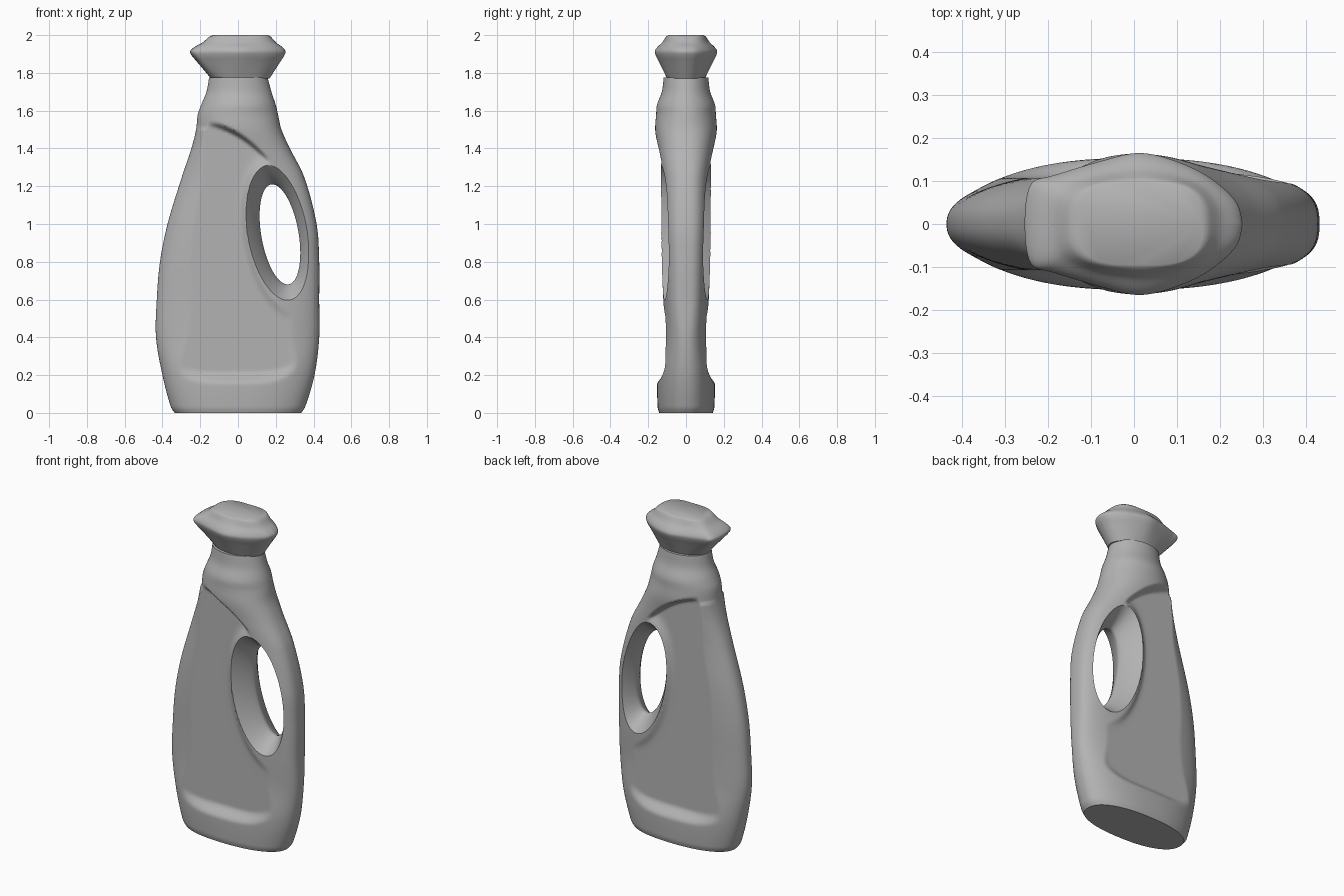
import bpy, bmesh
from math import sin, cos, pi, exp, hypot

cube = bpy.data.objects.get("Cube")
if cube:
    bpy.data.objects.remove(cube)

grey = bpy.data.materials.new("plastic_grey")
grey.use_nodes = True
grey.diffuse_color = (0.45, 0.45, 0.45, 1)
grey.node_tree.nodes["Principled BSDF"].inputs["Base Color"].default_value = (0.45, 0.45, 0.45, 1)


def ramp(a, b, v):
    t = min(1, max(0, (v - a) / (b - a)))
    return t * t * (3 - 2 * t)


def sample(keys, v):
    """Smooth curve through (position, value, value...) keys."""
    i = 0
    while i < len(keys) - 2 and v > keys[i + 1][0]:
        i += 1
    p = [keys[max(0, min(len(keys) - 1, j))] for j in (i - 1, i, i + 1, i + 2)]
    h = p[2][0] - p[1][0]
    t = (v - p[1][0]) / h
    out = []
    for c in range(1, len(p[0])):
        m1 = (p[2][c] - p[0][c]) / (p[2][0] - p[0][0]) * h
        m2 = (p[3][c] - p[1][c]) / (p[3][0] - p[1][0]) * h
        out.append((2*t**3 - 3*t*t + 1) * p[1][c] + (t**3 - 2*t*t + t) * m1
                   + (3*t*t - 2*t**3) * p[2][c] + (t**3 - t*t) * m2)
    return out


def loft(name, rings):
    """Skin closed rings of equal length and cap both ends."""
    bm = bmesh.new()
    rows = [[bm.verts.new(p) for p in ring] for ring in rings]
    n = len(rows[0])
    for a, b in zip(rows, rows[1:]):
        for i in range(n):
            j = (i + 1) % n
            bm.faces.new((a[i], a[j], b[j], b[i]))
    bm.faces.new(rows[0][::-1])
    bm.faces.new(rows[-1])
    bmesh.ops.recalc_face_normals(bm, faces=bm.faces)
    mesh = bpy.data.meshes.new(name)
    bm.to_mesh(mesh)
    bm.free()
    mesh.materials.append(grey)
    obj = bpy.data.objects.new(name, mesh)
    bpy.context.collection.objects.link(obj)
    return obj


def activate(obj):
    bpy.ops.object.select_all(action='DESELECT')
    obj.select_set(True)
    bpy.context.view_layer.objects.active = obj


# Body outline: height, right edge, left edge, half depth, squareness of the handle side
BODY = [(0, -.335, .335, .142, 2.3), (.03, -.355, .355, .15, 2.3),
        (.2, -.40, .405, .152, 2.3), (.4, -.434, .43, .128, 2.5),
        (.6, -.43, .43, .124, 3), (.8, -.413, .43, .128, 3),
        (1, -.373, .416, .132, 3), (1.25, -.297, .35, .135, 2.7),
        (1.4, -.247, .275, .152, 2.4), (1.5, -.222, .23, .163, 2.2),
        (1.58, -.213, .212, .158, 2), (1.63, -.195, .2, .154, 2),
        (1.7, -.167, .177, .128, 2), (1.775, -.153, .157, .118, 2)]
HOLE_X, HOLE_Z = .222, .945


def rim_height(x, z):
    """Low raised lip around the handle opening."""
    dz = (z - HOLE_Z) / .355
    rho = hypot((x - HOLE_X + .05 * dz) / .165, dz)
    return .028 * exp(-((rho - 1) / .14) ** 2)


def panel_mask(x, z):
    """1 inside the sunken label panel, 0 outside it."""
    floor = .15 + 6 * abs(x + .02) ** 4
    top = 1.55 - 1.5 * max(0, x + .2) ** 2
    side = 1 - ramp(.27, .35, x)
    return ramp(floor, floor + .07, z) * (1 - ramp(top - .035, top, z)) * side


def body_ring(z, count=176):
    xr, xl, depth, square = sample(BODY, z)
    ring = []
    for k in range(count):
        t = 2 * pi * k / count
        u = cos(t)
        n = square if u > 0 else 2.3 if z < 1.5 else 2
        x = (xr + xl) / 2 + (xl - xr) / 2 * u
        y = depth * max(0, 1 - abs(u) ** n) ** (1 / n)
        sunk = .107 + rim_height(x, z)
        y -= panel_mask(x, z) * max(0, y - sunk)
        ring.append((x, y if sin(t) >= 0 else -y, z))
    return ring


levels = [0, .006] + [.015 + 1.76 * i / 160 for i in range(161)]
body = loft("bottle_body", [body_ring(z) for z in levels])


# Flared handle opening, cut through the body
def hole_ring(y, count=72):
    s = (abs(y) / .12) ** 1.3
    a, b, lean = .1 + .065 * s, .265 + .09 * s, .04 + .01 * s
    return [(HOLE_X + a * cos(t) - lean * sin(t), y, HOLE_Z + b * sin(t))
            for t in (2 * pi * k / count for k in range(count))]


cutter = loft("handle_cutter", [hole_ring(.18 * i / 16) for i in range(-16, 17)])
cutter.hide_render = True
activate(body)
cut = body.modifiers.new("handle_opening", 'BOOLEAN')
cut.operation = 'DIFFERENCE'
cut.solver = 'EXACT'
cut.object = cutter
bpy.ops.object.modifier_apply(modifier=cut.name)
bpy.data.objects.remove(cutter)
bpy.ops.object.shade_smooth_by_angle(angle=.8)

# Cap: an oval core that swells to a blunt-ended, pointed-sided rim
RIM = [(-.1, .25, -.03), (0, .252, 0), (.14, .235, .055), (.3, .165, .115),
       (.42, .08, .152), (.5, .01, .165), (.6, -.07, .148), (.76, -.19, .112),
       (.86, -.235, .098), (.93, -.25, .06), (1, -.254, 0), (1.1, -.25, -.06)]
SWELL = [(1.77, 0), (1.81, .3), (1.86, .68), (1.895, .94), (1.915, 1),
         (1.935, .82), (1.96, .42), (1.98, .2), (1.993, .06), (2, -.1)]


def cap_ring(z, swell, count=96):
    ring = []
    square = 2 + ramp(1.85, 1.95, z)
    for k in range(count):
        t = 2 * k / count
        x, y = sample(RIM, t if t <= 1 else 2 - t)
        c, s = cos(t * pi), sin(t * pi)
        r = (abs(c) ** square + abs(s) ** square) ** (-1 / square)
        cx, cy = .012 + .155 * r * c, .1 * r * s
        y = y if t <= 1 else -y
        ring.append((cx + (x - cx) * swell, cy + (y - cy) * swell, z))
    return ring


heights = [1.77 + .23 * i / 40 for i in range(41)]
cap = loft("bottle_cap", [cap_ring(z, sample(SWELL, z)[0]) for z in heights])
activate(cap)
bpy.ops.object.shade_smooth_by_angle(angle=.8)
